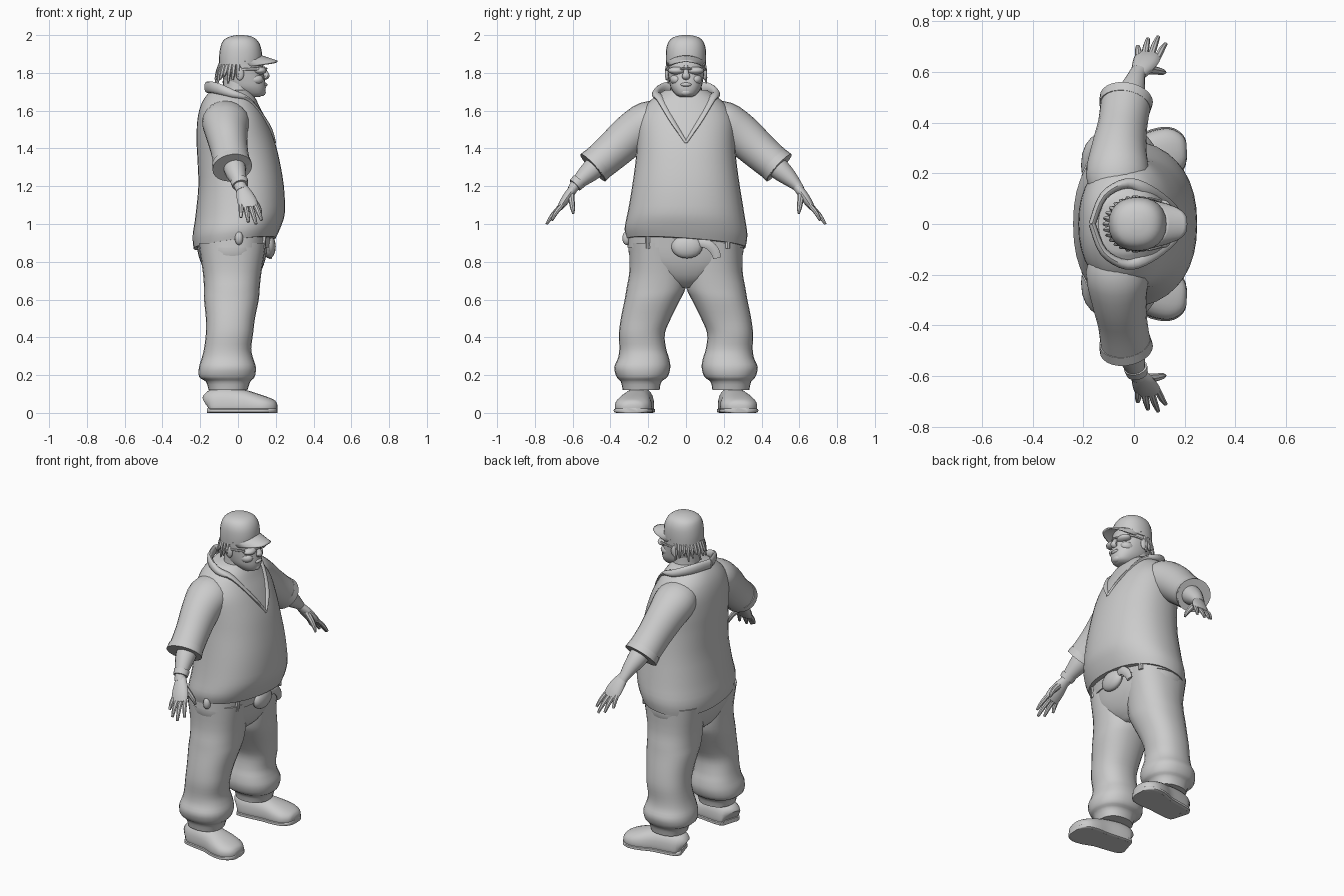
import bpy, bmesh, math
from mathutils import Vector

GREY = bpy.data.materials.new("plain_grey")
GREY.diffuse_color = (0.6, 0.6, 0.6, 1)


def finish(name, bm, mirror=False, angle=40):
    bmesh.ops.recalc_face_normals(bm, faces=bm.faces)
    me = bpy.data.meshes.new(name)
    bm.to_mesh(me)
    bm.free()
    ob = bpy.data.objects.new(name, me)
    bpy.context.collection.objects.link(ob)
    me.materials.append(GREY)
    bpy.ops.object.select_all(action='DESELECT')
    ob.select_set(True)
    bpy.context.view_layer.objects.active = ob
    bpy.ops.object.shade_smooth_by_angle(angle=math.radians(angle))
    if mirror:
        m = ob.modifiers.new("mirror", 'MIRROR')
        m.use_axis = (False, True, False)
        m.use_mirror_merge = False
    return ob


def smooth_path(rows, steps):
    """Catmull-Rom interpolation of rows of numbers."""
    out = []
    for i in range(len(rows) - 1):
        a, b, c, d = (rows[max(i - 1, 0)], rows[i], rows[i + 1], rows[min(i + 2, len(rows) - 1)])
        for s in range(steps):
            t = s / steps
            out.append([q + 0.5 * t * (r - p + t * (2 * p - 5 * q + 4 * r - w + t * (3 * (q - r) + w - p)))
                        for p, q, r, w in zip(a, b, c, d)])
    return out + [list(rows[-1])]


def tube(name, rows, n=24, steps=3, ref=(1, 0, 0), level=False, power=2.0, mirror=False, floor=False):
    """Loft rings (x, y, z, radius_u, radius_v) along a path."""
    rows = smooth_path(rows, steps)
    bm, rings = bmesh.new(), []
    for i, row in enumerate(rows):
        c = Vector(row[:3])
        t = Vector(rows[min(i + 1, len(rows) - 1)][:3]) - Vector(rows[max(i - 1, 0)][:3])
        t = Vector((0, 0, 1)) if level else t.normalized()
        u = Vector(ref)
        u = (u - t * u.dot(t)).normalized()
        v = t.cross(u)
        ring = []
        for k in range(n):
            a = 2 * math.pi * k / n
            ca, sa = math.cos(a), math.sin(a)
            p = c + u * max(row[3], .001) * math.copysign(abs(ca) ** (2 / power), ca) \
                  + v * max(row[4], .001) * math.copysign(abs(sa) ** (2 / power), sa)
            if floor:
                p.z = max(p.z, 0)
            ring.append(bm.verts.new(p))
        rings.append(ring)
    for r, s in zip(rings, rings[1:]):
        for k in range(n):
            bm.faces.new((r[k], r[(k + 1) % n], s[(k + 1) % n], s[k]))
    bm.faces.new(rings[0])
    bm.faces.new(rings[-1])
    return finish(name, bm, mirror)


def body(name, rows, tilt=None, **kw):
    """Level loft from rows (z, back, front, y_low, y_high)."""
    return tube(name, [((b + f) / 2, (l + h) / 2, z, (f - b) / 2, (h - l) / 2) for z, b, f, l, h in rows],
                level=True, **kw)


def blob(name, loc, size, mirror=False):
    bm = bmesh.new()
    bmesh.ops.create_uvsphere(bm, u_segments=16, v_segments=10, radius=1)
    for v in bm.verts:
        v.co = Vector(loc) + Vector(a * b for a, b in zip(v.co, size))
    return finish(name, bm, mirror)


# shirt with tilted hem
shirt = body("shirt", [(z, b, f, -h, h) for z, b, f, h in [
    (.90, -.235, .20, .315), (.96, -.24, .225, .325), (1.05, -.225, .248, .31), (1.2, -.21, .243, .285),
    (1.35, -.215, .217, .265), (1.45, -.22, .19, .26), (1.55, -.215, .15, .255), (1.62, -.20, .115, .22),
    (1.67, -.175, .09, .17), (1.71, -.14, .06, .11)]], n=36, power=2.25)
for v in shirt.data.vertices:
    w = max(0, (1.1 - v.co.z) / .2)
    v.co.z += w * (.13 * v.co.x - .07 * v.co.y)

# collar and sleeves
tube("collar", [(-.165, 0, 1.725, .03, .014), (-.12, .11, 1.72, .03, .016), (-.03, .16, 1.69, .022, .02),
                (.055, .13, 1.655, .014, .026), (.15, .06, 1.53, .010, .022), (.196, 0, 1.43, .008, .006)],
     n=12, steps=4, ref=(0, 0, 1), mirror=True)
tube("sleeve", [(-.06, .10, 1.585, .09, .07), (-.065, .19, 1.545, .125, .11), (-.06, .29, 1.475, .11, .11),
                (-.045, .39, 1.385, .098, .10), (-.03, .49, 1.30, .10, .093)], mirror=True)
tube("sleeve_cuff", [(-.036, .463, 1.325, .102, .094), (-.03, .492, 1.298, .106, .098)], steps=1, mirror=True)

# arms and hands
tube("forearm", [(-.03, .43, 1.35, .06, .06), (-.015, .50, 1.285, .058, .056), (.0, .55, 1.24, .045, .043),
                 (.012, .59, 1.20, .033, .028), (.02, .605, 1.18, .032, .024)], n=16, mirror=True)
tube("palm", [(.018, .59, 1.195, .03, .024), (.035, .62, 1.155, .045, .025), (.05, .648, 1.115, .052, .022),
              (.058, .668, 1.085, .048, .015)], n=14, mirror=True)
for i, (b, e) in enumerate([((.018, .66, 1.10), (.015, .70, 1.035)), ((.042, .665, 1.09), (.055, .73, 1.01)),
                            ((.068, .665, 1.09), (.095, .738, 1.0)), ((.092, .655, 1.10), (.125, .71, 1.02))]):
    m = [(p + q) / 2 for p, q in zip(b, e)]
    tube("finger_%d" % (i + 1), [(*b, .014, .013), (m[0], m[1] + .004, m[2] + .003, .013, .012),
                                 (*e, .008, .007)], n=8, mirror=True)
tube("thumb", [(.05, .61, 1.16, .02, .02), (.085, .605, 1.12, .016, .016), (.11, .60, 1.085, .013, .013),
               (.122, .597, 1.055, .006, .006)], n=8, mirror=True)
tube("wristband", [(.006, -.565, 1.228, .047, .042), (.012, -.588, 1.205, .043, .038)], n=16, steps=1)

# neck, head and face
body("neck", [(1.60, -.10, .10, -.10, .10), (1.70, -.08, .08, -.085, .085), (1.78, -.08, .08, -.08, .08)])
body("head", [(z, b, f, -h, h) for z, b, f, h in [
    (1.672, .05, .11, .03), (1.685, .01, .138, .055), (1.72, -.05, .147, .08), (1.76, -.075, .143, .09),
    (1.80, -.09, .135, .096), (1.85, -.095, .13, .1), (1.90, -.08, .115, .095)]], power=2.3)
tube("nose", [(.125, 0, 1.835, .012, .012), (.145, 0, 1.80, .014, .015), (.15, 0, 1.783, .017, .022),
              (.14, 0, 1.77, .01, .016)], n=10)
blob("lips", (.14, 0, 1.738), (.016, .03, .011))
blob("chin", (.125, 0, 1.697), (.022, .032, .02))
blob("cheek", (.09, .05, 1.765), (.045, .035, .03), True)
blob("ear", (.01, .1, 1.795), (.022, .012, .035), True)
blob("sunglass_lens", (.115, .048, 1.812), (.036, .047, .021), True)
tube("sunglass_arm", [(.11, .088, 1.822, .008, .005), (.06, .102, 1.82, .007, .004),
                      (-.01, .105, 1.815, .006, .004)], n=8, ref=(0, 0, 1), mirror=True)
tube("sunglass_bridge", [(.14, -.03, 1.82, .006, .006), (.15, 0, 1.823, .006, .006),
                         (.14, .03, 1.82, .006, .006)], n=8)

# cap with curved brim
body("cap", [(z, b, f, -h, h) for z, b, f, h in [
    (1.845, -.10, .125, .106), (1.89, -.10, .128, .107), (1.94, -.092, .12, .102), (1.975, -.075, .10, .085),
    (1.993, -.04, .07, .055), (2.0, -.005, .03, .018)]], power=2.2)
bm = bmesh.new()
grid = []
for i in range(7):
    row = []
    for j in range(13):
        s, t = i / 6, -1 + j / 6
        root = .012 + .113 * math.sqrt(max(0, 1 - (t * .98) ** 2))
        tip = .07 + .14 * (1 - abs(t) ** 3.2)
        row.append(bm.verts.new((root + (tip - root) * s, .106 * t * (1 - .1 * s),
                                 1.893 - .028 * s - .03 * t * t)))
    grid.append(row)
for a, b in zip(grid, grid[1:]):
    for j in range(12):
        bm.faces.new((a[j], a[j + 1], b[j + 1], b[j]))
brim = finish("cap_brim", bm)
brim.modifiers.new("thickness", 'SOLIDIFY').thickness = .008

# hanging hair strands round the back of the head
for i in range(15):
    a = math.radians(95 + 170 * i / 14)
    c, s = math.cos(a), math.sin(a)
    low = 1.745 + .018 * (i % 3)
    tube("hair_strand_%d" % (i + 1), [(.01 + .095 * c, .092 * s, 1.86, .012, .012),
                                      (.01 + .115 * c, .102 * s, 1.81, .012, .012),
                                      (.01 + .13 * c, .108 * s, low, .005, .005)], n=6, steps=2)

# trousers
body("trouser_seat", [(z, b, f, -h, h) for z, b, f, h in [
    (.96, -.22, .17, .295), (.86, -.215, .155, .305), (.78, -.19, .135, .27), (.71, -.15, .10, .16),
    (.665, -.09, .05, .05)]], n=32, power=2.4)
body("trouser_leg", [
    (.90, -.21, .15, .02, .30), (.75, -.187, .125, .0, .30), (.66, -.18, .115, .003, .315),
    (.60, -.18, .11, .03, .325), (.50, -.17, .09, .08, .345), (.42, -.17, .08, .112, .355),
    (.34, -.18, .07, .105, .353), (.29, -.192, .08, .09, .36), (.24, -.207, .095, .083, .38),
    (.19, -.205, .088, .098, .367), (.165, -.17, .065, .13, .345), (.12, -.155, .05, .14, .335)],
     power=2.3, mirror=True)

# belt, buckle, strap end, loops and side pouch
body("belt", [(.875, -.22, .165, -.31, .31), (.935, -.222, .175, -.308, .308)], n=32, steps=1, power=2.4)
blob("belt_buckle", (.165, .005, .88), (.035, .083, .062))
tube("strap_end", [(.165, .05, .90, .012, .025), (.18, .11, .895, .010, .026), (.175, .15, .86, .010, .026),
                   (.17, .165, .82, .009, .022)], n=10)
for x, y in [(.13, -.2), (.13, .22)]:
    tube("belt_loop", [(x, y, .87, .016, .014), (x + .005, y, .945, .016, .014)], n=8, steps=1)
blob("side_pouch", (.005, -.315, .925), (.022, .022, .036))

# shoes and soles
SHOE = [(-.15, .24, .035, .045, .06), (-.135, .243, .04, .072, .085), (-.07, .25, .04, .08, .095),
        (.02, .262, .04, .082, .085), (.09, .275, .035, .095, .07), (.15, .285, .03, .093, .055),
        (.192, .29, .026, .065, .04), (.207, .291, .025, .03, .02)]
tube("shoe", SHOE, ref=(0, 1, 0), power=2.4, mirror=True, floor=True)
tube("shoe_sole", [(x, y, .012, w + .006, .014) for x, y, z, w, h in SHOE], ref=(0, 1, 0), power=4,
     mirror=True, floor=True)
